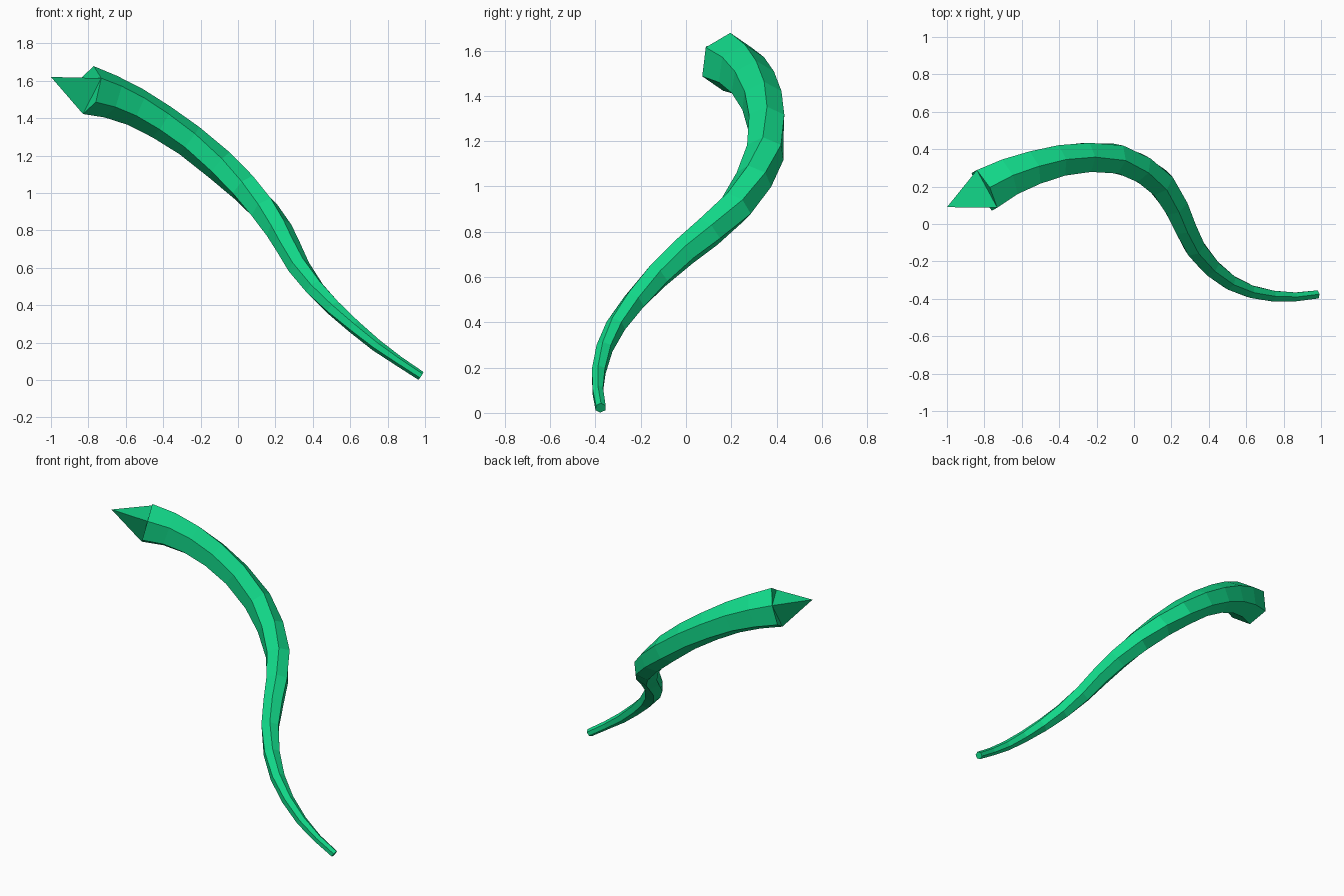
import bpy, bmesh, math
from mathutils import Vector

cube = bpy.data.objects.get("Cube")
if cube:
    bpy.data.objects.remove(cube, do_unlink=True)

# Single flat green
green = bpy.data.materials.new("bright_green")
green.use_nodes = True
colour = (0.006, 0.69, 0.25, 1)
green.diffuse_color = colour
bsdf = next(n for n in green.node_tree.nodes if n.type == 'BSDF_PRINCIPLED')
bsdf.inputs["Base Color"].default_value = colour

# Path of the tendril from thick head to thin end: x, y, z, radius
PATH = [
    (-.80, .18, 1.55, .132), (-.68, .245, 1.515, .117), (-.55, .295, 1.46, .105),
    (-.41, .335, 1.38, .096), (-.26, .355, 1.28, .09), (-.10, .35, 1.15, .088),
    (.03, .30, 1.03, .083), (.14, .22, .91, .08), (.22, .10, .80, .073),
    (.27, -.01, .71, .066), (.325, -.125, .605, .06), (.41, -.23, .49, .053),
    (.51, -.31, .385, .045), (.62, -.36, .285, .038), (.74, -.385, .185, .033),
    (.86, -.39, .10, .027), (.978, -.377, .022, .025),
]
SIDES = 6
TIP = (-1, .09, 1.62)


def hexagon_ring(bm, i):
    """Ring square to the path, with one corner pointing up."""
    here = Vector(PATH[i][:3])
    before = Vector(PATH[max(i - 1, 0)][:3])
    after = Vector(PATH[min(i + 1, len(PATH) - 1)][:3])
    along = (after - before).normalized()
    side = along.cross(Vector((0, 0, 1))).normalized()
    up = side.cross(along)
    ring = []
    for k in range(SIDES):
        a = math.tau * k / SIDES
        ring.append(bm.verts.new(here + PATH[i][3] * (up * math.cos(a) + side * math.sin(a))))
    return ring


bm = bmesh.new()
rings = [hexagon_ring(bm, i) for i in range(len(PATH))]

# Body
for r, s in zip(rings, rings[1:]):
    for k in range(SIDES):
        n = (k + 1) % SIDES
        bm.faces.new((r[k], r[n], s[n], s[k]))
bm.faces.new(rings[-1])

# Faceted three-sided point on the head
tip = bm.verts.new(TIP)
head = rings[0]
for k in (1, 3, 5):
    n, m = (k + 1) % SIDES, (k + 2) % SIDES
    bm.faces.new((tip, head[k], head[m]))
    bm.faces.new((head[k], head[n], head[m]))

bmesh.ops.recalc_face_normals(bm, faces=bm.faces)
mesh = bpy.data.meshes.new("tendril")
bm.to_mesh(mesh)
bm.free()
mesh.materials.append(green)
tendril = bpy.data.objects.new("tendril", mesh)
bpy.context.collection.objects.link(tendril)
